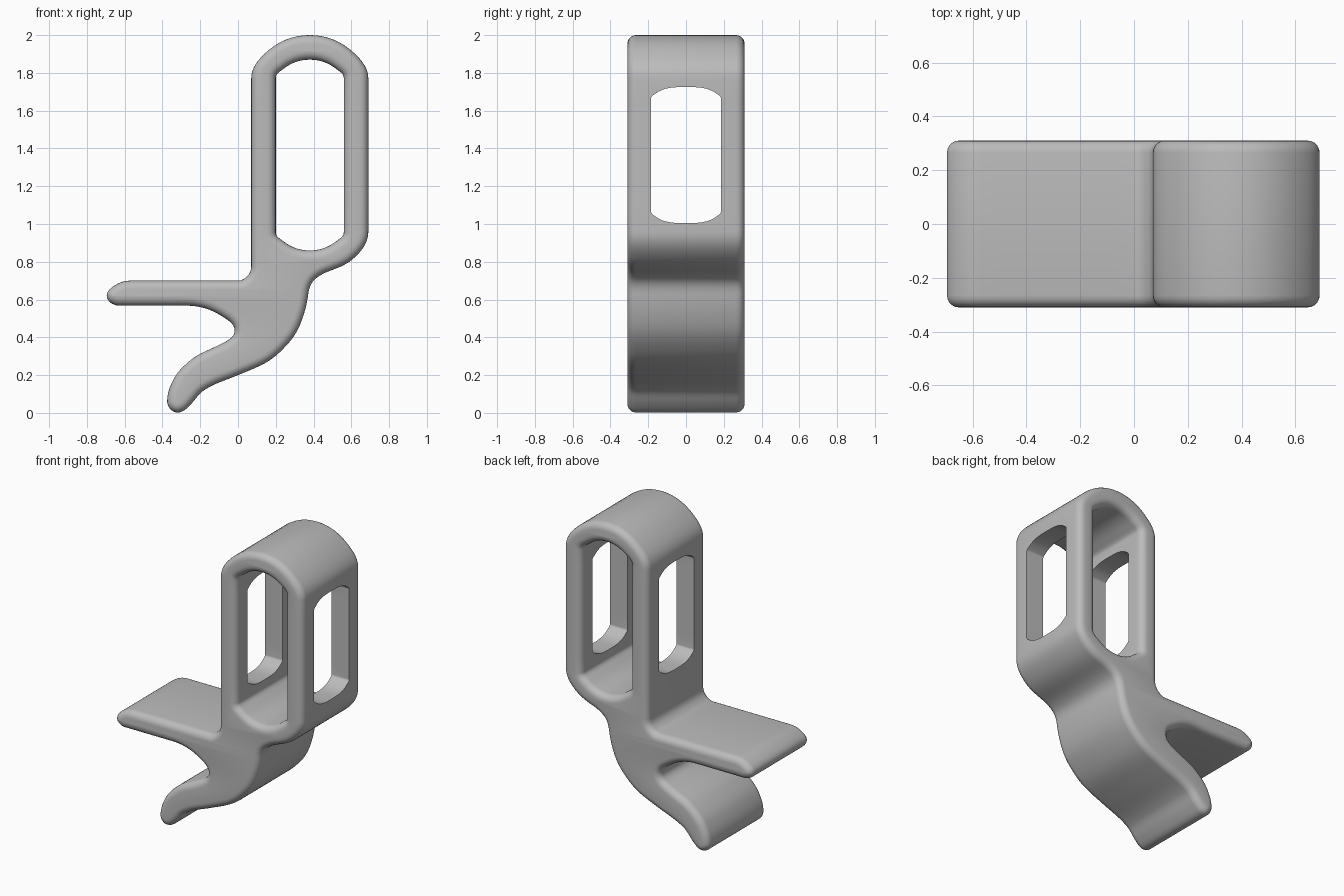
import bpy, bmesh
from math import radians, cos, sin, pi
from mathutils import Matrix, Vector

cube = bpy.data.objects.get("Cube")
if cube:
    bpy.data.objects.remove(cube)

ROUND = 0.045  # radius of the soft rim


def add_loop(curve, points):
    """Closed smooth loop from (u, v, travel direction in degrees)."""
    spline = curve.splines.new('BEZIER')
    spline.use_cyclic_u = True
    spline.bezier_points.add(len(points) - 1)
    n = len(points)
    for i, (u, v, angle) in enumerate(points):
        here = Vector((u, v, 0))
        before, after = (Vector((*points[k % n][:2], 0)) for k in (i - 1, i + 1))
        way = Vector((cos(radians(angle)), sin(radians(angle)), 0))
        p = spline.bezier_points[i]
        p.handle_left_type = p.handle_right_type = 'FREE'
        p.co = here
        p.handle_left = here - way * (here - before).length * 0.36
        p.handle_right = here + way * (after - here).length * 0.36


def solid(name, loops, half_depth, rim, turn):
    """Filled profile extruded both ways, as a welded mesh object."""
    curve = bpy.data.curves.new(name + "_profile", 'CURVE')
    curve.dimensions = '2D'
    curve.fill_mode = 'BOTH'
    curve.resolution_u = 8
    curve.extrude = half_depth - rim
    curve.bevel_depth = rim
    curve.bevel_resolution = 4
    curve.offset = -rim
    for points in loops:
        add_loop(curve, points)
    source = bpy.data.objects.new(name + "_profile", curve)
    bpy.context.collection.objects.link(source)
    deps = bpy.context.evaluated_depsgraph_get()
    mesh = bpy.data.meshes.new_from_object(source.evaluated_get(deps))
    bpy.data.objects.remove(source)
    mesh.transform(turn)
    bm = bmesh.new()
    bm.from_mesh(mesh)
    bmesh.ops.remove_doubles(bm, verts=bm.verts, dist=0.0004)
    bmesh.ops.recalc_face_normals(bm, faces=bm.faces)
    bm.to_mesh(mesh)
    bm.free()
    mesh.materials.clear()
    obj = bpy.data.objects.new(name, mesh)
    bpy.context.collection.objects.link(obj)
    return obj


def slot(cx, half_w, low, low_side, high_side, high, corner):
    """Upright window with bowed ends and rounded corners."""
    l, r, c = cx - half_w, cx + half_w, corner
    return [(l, low_side, 90), (l, high_side, 90), (l + c, high_side + c * 1.15, 38),
            (cx, high, 0), (r - c, high_side + c * 1.15, -38), (r, high_side, -90),
            (r, low_side, -90), (r - c, low_side - c * 1.15, -142),
            (cx, low, 180), (l + c, low_side - c * 1.15, 142)]


# Outline: upright frame, curved neck, lower hook, flat upper tongue
outline = [
    (0.07, 0.78, 90), (0.07, 1.77, 90), (0.145, 1.905, 43), (0.38, 2.0, 0),
    (0.615, 1.905, -43), (0.69, 1.77, -90), (0.69, 0.96, -90), (0.62, 0.825, -137),
    (0.5, 0.757, -160), (0.41, 0.71, -140), (0.372, 0.63, -98),
    (0.33, 0.47, -112), (0.22, 0.32, -136), (0.0, 0.2, -157), (-0.18, 0.12, -147),
    (-0.25, 0.045, -135), (-0.32, 0.002, 180), (-0.375, 0.06, 90),
    (-0.34, 0.18, 62), (-0.25, 0.28, 40), (-0.1, 0.36, 28), (-0.018, 0.435, 90),
    (-0.09, 0.515, 148), (-0.28, 0.568, 180), (-0.63, 0.568, 180),
    (-0.695, 0.62, 90), (-0.66, 0.67, 34), (-0.57, 0.7, 0), (0.0, 0.7, 0),
    (0.05, 0.725, 45)]
front_window = slot(0.38, 0.18, 0.86, 0.955, 1.775, 1.87, 0.04)
side_window = slot(0, 0.185, 1.005, 1.065, 1.665, 1.725, 0.02)

stand_up = Matrix.Rotation(pi / 2, 4, 'X')
bracket = solid("hook_bracket", [outline, front_window], 0.31, ROUND, stand_up)

# Windows through both side walls
sideways = (Matrix.Translation((0.38, 0, 0)) @ Matrix.Rotation(pi / 2, 4, 'Z') @ stand_up)
cutter = solid("side_window_cutter", [side_window], 0.5, 0.0, sideways)
cutter.hide_render = True
cut = bracket.modifiers.new("side_windows", 'BOOLEAN')
cut.operation = 'DIFFERENCE'
cut.solver = 'EXACT'
cut.object = cutter
deps = bpy.context.evaluated_depsgraph_get()
finished = bpy.data.meshes.new_from_object(bracket.evaluated_get(deps))
bracket.modifiers.clear()
bracket.data = finished
bpy.data.objects.remove(cutter)

# Plain grey plastic
grey = bpy.data.materials.new("grey_plastic")
grey.use_nodes = True
colour = (0.5, 0.5, 0.5, 1)
grey.diffuse_color = colour
grey.node_tree.nodes["Principled BSDF"].inputs["Base Color"].default_value = colour
finished.materials.clear()
finished.materials.append(grey)
for face in finished.polygons:
    face.material_index = 0

bpy.ops.object.select_all(action='DESELECT')
bracket.select_set(True)
bpy.context.view_layer.objects.active = bracket
bpy.ops.object.shade_smooth_by_angle(angle=radians(35))
